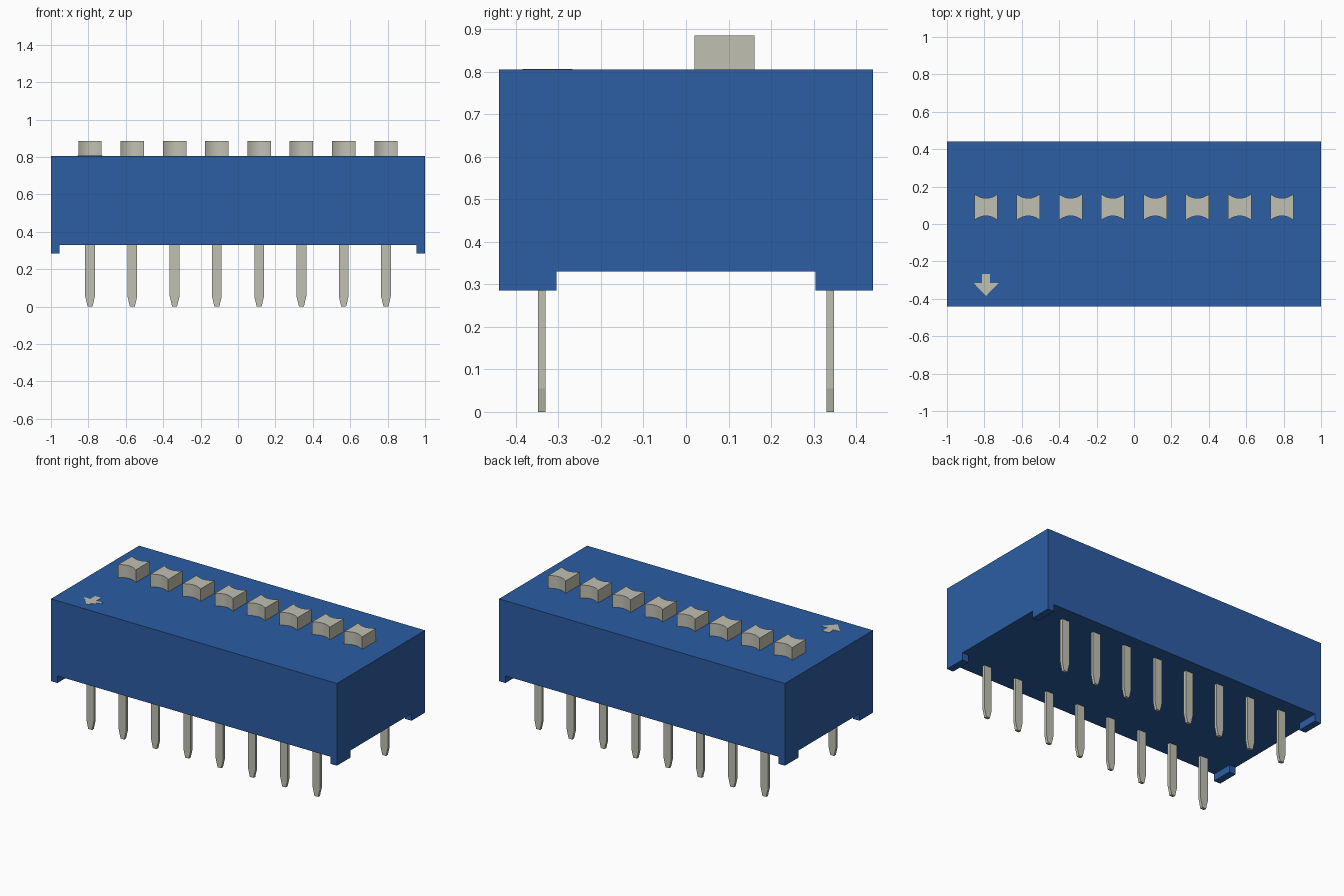
import bpy, bmesh, math
from mathutils import Vector

cube = bpy.data.objects.get("Cube")
if cube:
    bpy.data.objects.remove(cube)


def material(name, rgb):
    m = bpy.data.materials.new(name)
    m.use_nodes = True
    m.diffuse_color = (*rgb, 1)
    m.node_tree.nodes["Principled BSDF"].inputs["Base Color"].default_value = (*rgb, 1)
    return m


BLUE = material("blue plastic", (0.025, 0.11, 0.37))
CREAM = material("warm grey", (0.53, 0.53, 0.45))

TOP, BASE, FOOT = 0.805, 0.33, 0.285
SLOT_HALF, SLOT_FRONT, SLOT_BACK, SLOT_DEPTH = 0.0625, -0.16, 0.163, 0.035
CENTRES = [(i - 3.5) * 0.226 for i in range(8)]


def add_object(name, bm, *mats):
    bmesh.ops.recalc_face_normals(bm, faces=bm.faces)
    mesh = bpy.data.meshes.new(name)
    bm.to_mesh(mesh)
    bm.free()
    for m in mats:
        mesh.materials.append(m)
    ob = bpy.data.objects.new(name, mesh)
    bpy.context.collection.objects.link(ob)
    return ob


def prism(name, outline, offset, mat):
    """Extrude a closed outline of 3D points by an offset."""
    bm = bmesh.new()
    face = bm.faces.new([bm.verts.new(p) for p in outline])
    new = bmesh.ops.extrude_face_region(bm, geom=[face], use_keep_orig=True)["geom"]
    verts = [g for g in new if isinstance(g, bmesh.types.BMVert)]
    bmesh.ops.translate(bm, verts=verts, vec=offset)
    return add_object(name, bm, mat)


def push(bm, faces, dz):
    """Extrude faces vertically and return the moved caps."""
    new = bmesh.ops.extrude_face_region(bm, geom=faces)["geom"]
    verts = [g for g in new if isinstance(g, bmesh.types.BMVert)]
    bmesh.ops.translate(bm, verts=verts, vec=(0, 0, dz))
    return [g for g in new if isinstance(g, bmesh.types.BMFace)]


# Housing: block cut along the slot and foot lines
bm = bmesh.new()
bmesh.ops.create_cube(bm, size=1)
bmesh.ops.scale(bm, verts=bm.verts, vec=(2, 0.88, TOP - BASE))
bmesh.ops.translate(bm, verts=bm.verts, vec=(0, 0, (TOP + BASE) / 2))
x_cuts = [c + s * SLOT_HALF for c in CENTRES for s in (-1, 1)] + [-0.955, 0.955]
y_cuts = [SLOT_FRONT, SLOT_BACK, -0.305, 0.305]
for axis, cuts in (((1, 0, 0), x_cuts), ((0, 1, 0), y_cuts)):
    for d in cuts:
        bmesh.ops.bisect_plane(bm, geom=bm.verts[:] + bm.edges[:] + bm.faces[:],
                               plane_co=Vector(axis) * d, plane_no=axis)

# Recessed slots with pale floors
slots = []
for f in bm.faces:
    c = f.calc_center_median()
    if f.normal.z > 0.9 and SLOT_FRONT < c.y < SLOT_BACK:
        if any(abs(c.x - x) < SLOT_HALF for x in CENTRES):
            slots.append(f)
for f in push(bm, slots, -SLOT_DEPTH):
    f.material_index = 1

# Corner feet
bm.normal_update()
corners = []
for f in bm.faces:
    c = f.calc_center_median()
    if f.normal.z < -0.9 and c.z < BASE + 0.01 and abs(c.x) > 0.955 and abs(c.y) > 0.305:
        corners.append(f)
push(bm, corners, FOOT - BASE)
bmesh.ops.dissolve_limit(bm, angle_limit=0.01, verts=bm.verts[:], edges=bm.edges[:],
                         delimit={'MATERIAL'})
add_object("housing", bm, BLUE, CREAM)

# Sliders with hollowed front and back faces
STEPS = 10
for i, x in enumerate(CENTRES):
    ts = [2 * k / STEPS - 1 for k in range(STEPS + 1)]
    z = TOP - SLOT_DEPTH
    front = [(x + t * SLOT_HALF, 0.02 + 0.023 * (1 - t * t), z) for t in ts]
    back = [(x + t * SLOT_HALF, 0.161 - 0.023 * (1 - t * t), z) for t in reversed(ts)]
    slider = prism(f"slider_{i + 1}", front + back, (0, 0, 0.885 - z), CREAM)
    bpy.ops.object.select_all(action='DESELECT')
    slider.select_set(True)
    bpy.context.view_layer.objects.active = slider
    bpy.ops.object.shade_smooth_by_angle(angle=math.radians(30))

# Flat pins with tapered tips, in two rows
PIN = [(0.013, 0), (0.026, 0.055), (0.026, BASE)]
for row, y in (("front", -0.339), ("back", 0.339)):
    for i, x in enumerate(CENTRES):
        outline = [(x + w, y - 0.009, z) for w, z in PIN]
        outline += [(x - w, y - 0.009, z) for w, z in reversed(PIN)]
        prism(f"{row}_pin_{i + 1}", outline, (0, 0.018, 0), CREAM)

# Painted arrow pointing to the front
half = [(0.022, -0.267), (0.022, -0.315), (0.067, -0.315), (0, -0.385)]
arrow = half + [(-x, y) for x, y in reversed(half[:-1])]
prism("arrow_mark", [(CENTRES[0] + x, y, TOP) for x, y in arrow], (0, 0, 0.002), CREAM)
